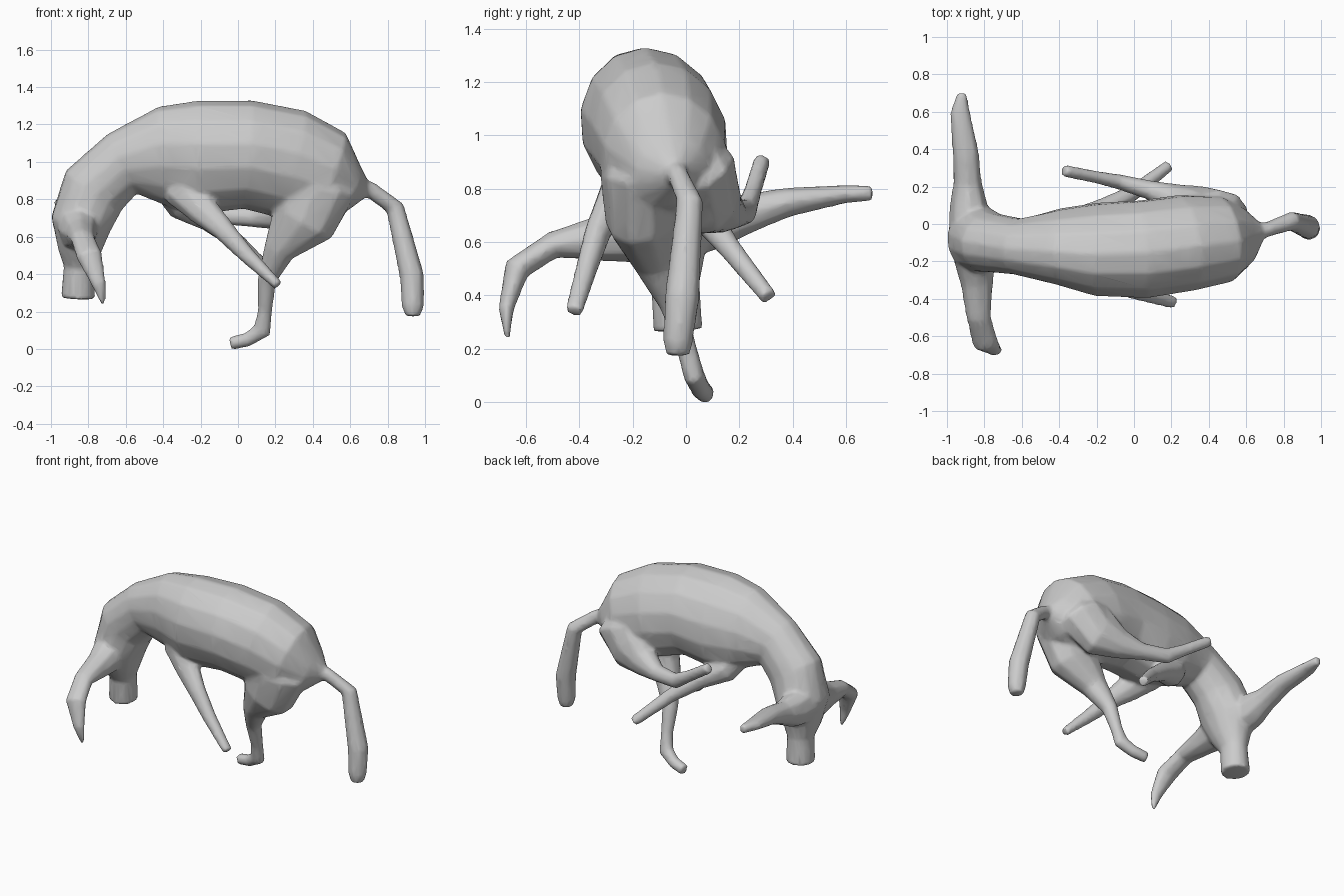
import bpy, bmesh, math
from mathutils import Vector

parts = []


def loft(name, stations, side, sides=10):
    """Skin elliptical rings: each station is (x, y, z, half width along side, half depth)."""
    bm = bmesh.new()
    pts = [Vector(s[:3]) for s in stations]
    rings = []
    for i, s in enumerate(stations):
        t = (pts[min(i + 1, len(pts) - 1)] - pts[max(i - 1, 0)]).normalized()
        u = Vector(side)
        u = (u - t * u.dot(t)).normalized()
        v = t.cross(u)
        ring = []
        for k in range(sides):
            a = 2 * math.pi * k / sides
            ring.append(bm.verts.new(pts[i] + 1.03 * (u * math.cos(a) * s[3] + v * math.sin(a) * s[4])))
        rings.append(ring)
    for r0, r1 in zip(rings, rings[1:]):
        for k in range(sides):
            n = (k + 1) % sides
            bm.faces.new((r0[k], r0[n], r1[n], r1[k]))
    bm.faces.new(rings[0][::-1])
    bm.faces.new(rings[-1])
    bmesh.ops.recalc_face_normals(bm, faces=bm.faces[:])
    me = bpy.data.meshes.new(name)
    bm.to_mesh(me)
    bm.free()
    ob = bpy.data.objects.new(name, me)
    bpy.context.collection.objects.link(ob)
    parts.append(ob)


roll = math.radians(15)
lean = (0, math.cos(roll), math.sin(roll))

# Torso, arched neck, head and muzzle, leaning slightly to one side
loft("body", [
    (0.70, -0.03, 0.86, 0.02, 0.03),
    (0.61, -0.055, 0.87, 0.14, 0.13),
    (0.48, -0.08, 0.93, 0.225, 0.25),
    (0.28, -0.10, 1.00, 0.25, 0.29),
    (0.05, -0.135, 1.05, 0.255, 0.285),
    (-0.20, -0.135, 1.035, 0.24, 0.30),
    (-0.40, -0.12, 1.04, 0.195, 0.265),
    (-0.62, -0.12, 1.00, 0.145, 0.175),
    (-0.77, -0.10, 0.86, 0.155, 0.18),
    (-0.84, -0.08, 0.68, 0.18, 0.16),
    (-0.845, -0.06, 0.54, 0.13, 0.115),
    (-0.85, -0.04, 0.45, 0.09, 0.08),
    (-0.855, -0.03, 0.28, 0.09, 0.09)], lean, 14)

# Long ears
loft("ear_right", [
    (-0.85, -0.10, 0.68, 0.12, 0.12),
    (-0.85, -0.20, 0.65, 0.11, 0.12),
    (-0.84, -0.32, 0.625, 0.085, 0.085),
    (-0.83, -0.50, 0.60, 0.065, 0.05),
    (-0.795, -0.635, 0.51, 0.07, 0.05),
    (-0.745, -0.675, 0.36, 0.04, 0.03),
    (-0.72, -0.67, 0.25, 0.012, 0.012)], (1, 0, 0), 8)
loft("ear_left", [
    (-0.87, -0.05, 0.68, 0.12, 0.13),
    (-0.885, 0.10, 0.69, 0.10, 0.11),
    (-0.89, 0.22, 0.715, 0.075, 0.075),
    (-0.90, 0.38, 0.76, 0.07, 0.055),
    (-0.93, 0.59, 0.79, 0.055, 0.035),
    (-0.92, 0.70, 0.795, 0.025, 0.03)], (1, 0, 0), 8)

# Tail
loft("tail", [
    (0.63, -0.045, 0.87, 0.06, 0.06),
    (0.71, -0.03, 0.86, 0.04, 0.045),
    (0.84, 0.015, 0.765, 0.05, 0.05),
    (0.93, -0.015, 0.40, 0.065, 0.065),
    (0.935, -0.03, 0.24, 0.055, 0.06),
    (0.935, -0.03, 0.185, 0.045, 0.04)], (0, 1, 0), 8)

# Hind legs: one standing, one folded forward
loft("hind_leg_right", [
    (0.38, -0.13, 1.02, 0.12, 0.16),
    (0.41, -0.17, 0.85, 0.15, 0.22),
    (0.35, -0.165, 0.70, 0.135, 0.18),
    (0.22, -0.12, 0.54, 0.08, 0.085),
    (0.155, -0.05, 0.38, 0.05, 0.05),
    (0.145, 0.00, 0.22, 0.038, 0.038),
    (0.13, 0.03, 0.11, 0.04, 0.05),
    (0.05, 0.055, 0.06, 0.038, 0.038),
    (-0.04, 0.075, 0.04, 0.036, 0.036)], (0, 1, 0))
loft("hind_leg_left", [
    (0.42, -0.02, 1.00, 0.12, 0.13),
    (0.44, 0.04, 0.87, 0.15, 0.18),
    (0.34, 0.08, 0.79, 0.125, 0.17),
    (0.22, 0.13, 0.74, 0.085, 0.10),
    (0.09, 0.18, 0.715, 0.052, 0.055),
    (-0.08, 0.225, 0.725, 0.04, 0.05),
    (-0.20, 0.25, 0.80, 0.033, 0.038),
    (-0.375, 0.285, 0.915, 0.032, 0.035)], (0, 1, 0))

# Tucked front legs
loft("front_leg_right", [
    (-0.34, -0.12, 0.98, 0.08, 0.10),
    (-0.29, -0.22, 0.86, 0.085, 0.11),
    (-0.19, -0.275, 0.755, 0.065, 0.085),
    (-0.08, -0.33, 0.65, 0.05, 0.06),
    (0.04, -0.37, 0.52, 0.042, 0.045),
    (0.215, -0.42, 0.35, 0.034, 0.028)], (0, 1, 0), 8)
loft("front_leg_left", [
    (-0.38, -0.08, 0.92, 0.09, 0.10),
    (-0.30, 0.00, 0.78, 0.09, 0.085),
    (-0.16, 0.08, 0.70, 0.06, 0.06),
    (0.00, 0.17, 0.58, 0.042, 0.045),
    (0.185, 0.31, 0.405, 0.033, 0.033)], (0, 1, 0), 8)

# Fuse the parts into one skin and soften the joints
bpy.ops.object.select_all(action='DESELECT')
for ob in parts:
    ob.select_set(True)
bpy.context.view_layer.objects.active = parts[0]
bpy.ops.object.join()
body = bpy.context.object
remesh = body.modifiers.new("fuse", 'REMESH')
remesh.mode = 'VOXEL'
remesh.voxel_size = 0.012
soften = body.modifiers.new("soften", 'SMOOTH')
soften.factor = 0.5
soften.iterations = 8
reduce = body.modifiers.new("reduce", 'DECIMATE')
reduce.ratio = 0.15
for m in ("fuse", "soften", "reduce"):
    bpy.ops.object.modifier_apply(modifier=m)
bpy.ops.object.shade_smooth_by_angle(angle=math.radians(60))
body.location.z -= min(v.co.z for v in body.data.vertices)
